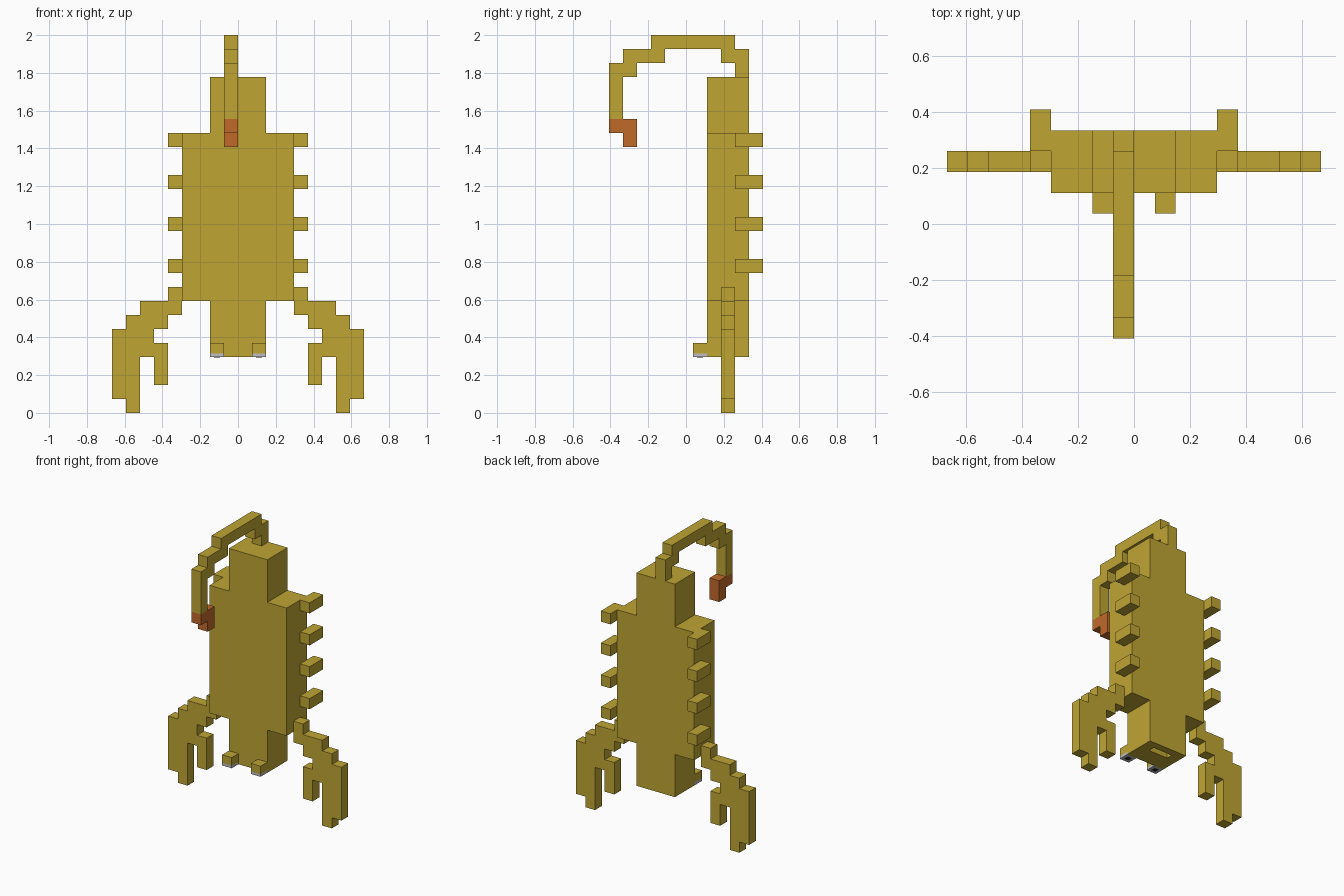
import bpy, bmesh

U = 2 / 27  # one building block

cube = bpy.data.objects.get("Cube")
if cube:
    bpy.data.objects.remove(cube, do_unlink=True)


def material(name, rgb):
    m = bpy.data.materials.new(name)
    m.use_nodes = True
    m.diffuse_color = (*rgb, 1)
    m.node_tree.nodes["Principled BSDF"].inputs["Base Color"].default_value = (*rgb, 1)
    return m


YELLOW = material("mustard_yellow", (0.52, 0.376, 0.034))
ORANGE = material("burnt_orange", (0.527, 0.144, 0.023))
GREY = material("light_grey", (0.52, 0.52, 0.55))
BLACK = material("near_black", (0.02, 0.02, 0.02))


def prism(name, mat, outline, lo, hi, axis):
    """Extrude an outline in block units from lo to hi along x, y or z."""
    bm = bmesh.new()

    def point(p, d):
        c = list(p)
        c.insert("xyz".index(axis), d)
        return [v * U for v in c]

    face = bm.faces.new([bm.verts.new(point(p, lo)) for p in outline])
    ext = bmesh.ops.extrude_face_region(bm, geom=[face])
    shift = [0, 0, 0]
    shift["xyz".index(axis)] = (hi - lo) * U
    moved = [g for g in ext["geom"] if isinstance(g, bmesh.types.BMVert)]
    bmesh.ops.translate(bm, vec=shift, verts=moved)
    bmesh.ops.recalc_face_normals(bm, faces=bm.faces[:])
    mesh = bpy.data.meshes.new(name)
    bm.to_mesh(mesh)
    bm.free()
    mesh.materials.append(mat)
    ob = bpy.data.objects.new(name, mesh)
    bpy.context.collection.objects.link(ob)
    return ob


def box(name, mat, x, y, z):
    rect = [(x[0], y[0]), (x[1], y[0]), (x[1], y[1]), (x[0], y[1])]
    return prism(name, mat, rect, z[0], z[1], "z")


# Body with narrow head below and tail root above, one stepped outline
half = [(2, 4), (2, 8), (4, 8), (4, 20), (2, 20), (2, 24)]
body = prism("body", YELLOW, half + [(-x, z) for x, z in reversed(half)], 1.5, 4.5, "y")

# Mouth slot cut into the underside of the head
cutter = box("mouth_cutter", YELLOW, (-1, 1), (3.2, 3.8), (3.5, 4.5))
cutter.hide_render = True
cutter.hide_viewport = True
cut = body.modifiers.new("mouth", "BOOLEAN")
cut.operation = "DIFFERENCE"
cut.solver = "EXACT"
cut.object = cutter

# Arched tail, stepping up, forward and down to the stinger
tail = [(4.5, 24), (4.5, 26), (3.5, 26), (3.5, 27), (-2.5, 27), (-2.5, 26),
        (-4.5, 26), (-4.5, 25), (-5.5, 25), (-5.5, 21), (-4.5, 21), (-4.5, 24),
        (-3.5, 24), (-3.5, 25), (-1.5, 25), (-1.5, 26), (2.5, 26), (2.5, 25),
        (3.5, 25), (3.5, 24)]
prism("tail", YELLOW, tail, -1, 0, "x")
stinger = [(-5.5, 21), (-5.5, 20), (-4.5, 20), (-4.5, 19), (-3.5, 19), (-3.5, 21)]
prism("stinger", ORANGE, stinger, -1, 0, "x")

# Pincer outline
claw = [(4, 9), (4, 7), (5, 7), (5, 6), (6, 6), (6, 5), (5, 5), (5, 2), (6, 2),
        (6, 4), (7, 4), (7, 0), (8, 0), (8, 1), (9, 1), (9, 6), (8, 6), (8, 7),
        (7, 7), (7, 8), (5, 8), (5, 9)]

for side, s in (("left", 1), ("right", -1)):
    def span(a, b):
        return sorted((s * a, s * b))

    prism(side + "_claw", YELLOW, [(s * x, z) for x, z in claw], 2.5, 3.5, "y")
    for i in range(4):
        z = 10 + 3 * i
        box(f"{side}_leg_{i + 1}", YELLOW, span(4, 5), (3.5, 5.5), (z, z + 1))
    # Eye stalk, pale eye and pupil on the underside
    box(side + "_eye_stalk", YELLOW, span(1, 2), (0.5, 1.5), (4.25, 5))
    box(side + "_eye", GREY, span(1, 2), (0.5, 1.5), (4, 4.25))
    box(side + "_pupil", BLACK, span(1.3, 1.7), (0.8, 1.2), (3.97, 4))
